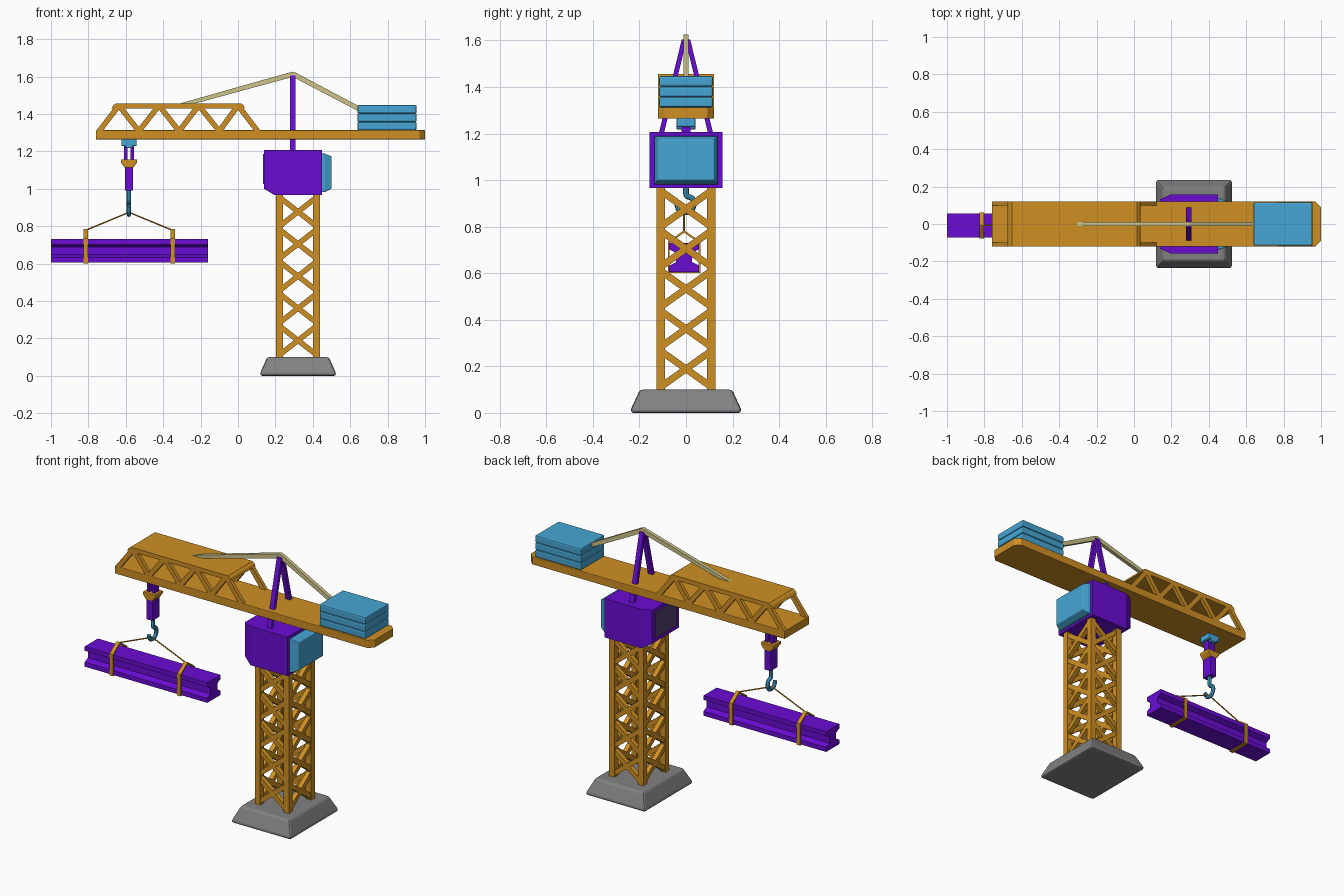
import bpy, bmesh, math

if "Cube" in bpy.data.objects:
    bpy.data.objects.remove(bpy.data.objects["Cube"])


def material(name, r, g, b):
    m = bpy.data.materials.new(name)
    m.diffuse_color = [*(((c / 255 + 0.055) / 1.055) ** 2.4 for c in (r, g, b)), 1]
    m.use_nodes = True
    m.node_tree.nodes["Principled BSDF"].inputs["Base Color"].default_value = m.diffuse_color
    return m


ORANGE = material("orange_paint", 207, 144, 35)
PURPLE = material("purple_paint", 106, 12, 212)
BLUE = material("blue_paint", 70, 166, 212)
GREY = material("grey_concrete", 130, 130, 130)
TAN = material("tan_cable", 205, 196, 138)
GLASS = material("dark_glass", 78, 62, 112)


def finish(bm, name, mat, bevel=0):
    bmesh.ops.recalc_face_normals(bm, faces=bm.faces)
    me = bpy.data.meshes.new(name)
    bm.to_mesh(me)
    bm.free()
    me.materials.append(mat)
    ob = bpy.data.objects.new(name, me)
    bpy.context.collection.objects.link(ob)
    if bevel:
        mod = ob.modifiers.new("bevel", "BEVEL")
        mod.width, mod.segments, mod.limit_method = bevel, 2, 'ANGLE'
    return ob


def prism(bm, pts, axis, a, b):
    """Extrude a 2D profile along an axis: x takes (y,z), y takes (x,z), z takes (x,y)."""
    def at(p, t):
        return {'x': (t, *p), 'y': (p[0], t, p[1]), 'z': (*p, t)}[axis]
    lo = [bm.verts.new(at(p, a)) for p in pts]
    hi = [bm.verts.new(at(p, b)) for p in pts]
    bm.faces.new(lo)
    bm.faces.new(hi)
    for i in range(len(pts)):
        j = (i + 1) % len(pts)
        bm.faces.new((lo[i], lo[j], hi[j], hi[i]))


def box(bm, x0, x1, y0, y1, z0, z1):
    prism(bm, [(x0, y0), (x1, y0), (x1, y1), (x0, y1)], 'z', z0, z1)


def hull(bm, points):
    bmesh.ops.convex_hull(bm, input=[bm.verts.new(p) for p in points])
    bmesh.ops.dissolve_limit(bm, angle_limit=0.01, verts=bm.verts, edges=bm.edges)


def tube(name, mat, pts, radius, kind='POLY'):
    cu = bpy.data.curves.new(name, 'CURVE')
    cu.dimensions, cu.bevel_depth, cu.bevel_resolution, cu.use_fill_caps = '3D', radius, 2, True
    sp = cu.splines.new(kind)
    sp.points.add(len(pts) - 1)
    for p, c in zip(sp.points, pts):
        p.co = (*c, 1)
    if kind == 'NURBS':
        sp.order_u, sp.use_endpoint_u, sp.resolution_u = 3, True, 5
    cu.materials.append(mat)
    ob = bpy.data.objects.new(name, cu)
    bpy.context.collection.objects.link(ob)
    bpy.ops.object.select_all(action='DESELECT')
    ob.select_set(True)
    bpy.context.view_layer.objects.active = ob
    bpy.ops.object.convert(target='MESH')
    bpy.ops.object.shade_smooth_by_angle()


CX = 0.321  # tower centre

# Concrete foot
bm = bmesh.new()
hull(bm, [(CX + sx * w, sy * d, z) for w, d, z in ((0.205, 0.238, 0), (0.2, 0.235, 0.02), (0.165, 0.198, 0.1))
          for sx in (-1, 1) for sy in (-1, 1)])
finish(bm, "base", GREY, 0.012)

# Tower: corner posts and crossed braces on all four sides
bm = bmesh.new()
HX, HY, T = 0.117, 0.127, 0.037
for sx in (-1, 1):
    for sy in (-1, 1):
        xs = sorted((CX + sx * HX, CX + sx * (HX - T)))
        ys = sorted((sy * HY, sy * (HY - T)))
        box(bm, *xs, *ys, 0.09, 0.97)
finish(bm, "tower_posts", ORANGE)

bm = bmesh.new()
STEP, H = 0.172, 0.018
for i in range(5):
    z0, z1 = 0.1 + i * STEP + 0.012, 0.1 + (i + 1) * STEP - 0.006
    for s in (-1, 1):
        for za, zb in ((z0, z1), (z1, z0)):
            for axis, c, half, side, off in (('y', CX, HX, HY, 0), ('x', 0, HY, HX, CX)):
                u = half - T / 2
                pts = [(c - u, za - H), (c + u, zb - H), (c + u, zb + H), (c - u, za + H)]
                prism(bm, pts, axis, off + s * (side - 0.004), off + s * (side - 0.032))
finish(bm, "tower_braces", ORANGE)

# Cab with tapered rear, rear window and bulging front window
bm = bmesh.new()
hull(bm, [(x, s * y, z) for x, y, zl in ((0.139, 0.132, 1.0), (0.195, 0.157, 0.966), (0.45, 0.157, 0.966))
          for s in (-1, 1) for z in (zl, 1.207)])
finish(bm, "cab", PURPLE)
bm = bmesh.new()
box(bm, 0.134, 0.142, -0.105, 0.105, 1.025, 1.185)
finish(bm, "cab_rear_window", GLASS)
bm = bmesh.new()
hull(bm, [(x, s * y, z) for x, y, z0, z1 in ((0.44, 0.137, 0.98, 1.19), (0.465, 0.135, 0.983, 1.187),
                                             (0.5, 0.12, 1.0, 1.173))
          for s in (-1, 1) for z in (z0, z1)])
finish(bm, "cab_front_window", BLUE, 0.004)

# Jib deck with clipped corners at the counterweight end
bm = bmesh.new()
prism(bm, [(-0.76, -0.12), (0.97, -0.12), (1.0, -0.09), (1.0, 0.09), (0.97, 0.12), (-0.76, 0.12)],
      'z', 1.264, 1.313)
finish(bm, "jib_deck", ORANGE, 0.003)

# Jib truss: zigzag side walls and a roof plate
bm = bmesh.new()
low = [-0.742, -0.53, -0.315, -0.10, 0.105]
top = [-0.637, -0.422, -0.21, 0.0]
W = 0.018
for s in (-1, 1):
    for i, xt in enumerate(top):
        for xb in low[i:i + 2]:
            prism(bm, [(xb - W, 1.308), (xb + W, 1.308), (xt + W, 1.445), (xt - W, 1.445)],
                  'y', s * 0.12, s * 0.098)
finish(bm, "jib_truss", ORANGE)
bm = bmesh.new()
prism(bm, [(-0.676, 1.43), (0.036, 1.43), (0.03, 1.446), (0.016, 1.457), (-0.652, 1.457), (-0.666, 1.446)],
      'y', -0.12, 0.12)
finish(bm, "jib_roof", ORANGE)

# A-frame mast
bm = bmesh.new()
for s in (-1, 1):
    prism(bm, [(s * 0.117, 1.2), (s * 0.095, 1.2), (s * -0.003, 1.605), (s * 0.018, 1.605)], 'x', 0.278, 0.308)
finish(bm, "mast", PURPLE)

# Tie bars over the mast
bm = bmesh.new()
prism(bm, [(-0.32, 1.453), (-0.24, 1.453), (0.293, 1.598), (0.70, 1.385), (0.70, 1.413),
           (0.31, 1.62), (0.293, 1.626), (0.276, 1.622)], 'y', -0.011, 0.011)
finish(bm, "tie_bars", TAN)

# Counterweight slabs
for i in range(3):
    bm = bmesh.new()
    z = 1.313 + i * 0.0447
    box(bm, 0.638, 0.955, -0.116, 0.116, z, z + 0.0447)
    finish(bm, f"counterweight_{i + 1}", BLUE, 0.008)

# Trolley, hoist ropes, pulley block and hook
HKX = -0.583
bm = bmesh.new()
box(bm, HKX - 0.041, HKX + 0.041, -0.041, 0.041, 1.228, 1.266)
box(bm, HKX - 0.02, HKX + 0.02, -0.041, 0.041, 1.217, 1.24)
finish(bm, "trolley", BLUE, 0.006)
bm = bmesh.new()
for s in (-1, 1):
    x = HKX + s * 0.017
    box(bm, x - 0.009, x + 0.009, -0.02, 0.02, 1.14, 1.235)
finish(bm, "hoist_ropes", PURPLE)
bm = bmesh.new()
prism(bm, [(HKX + x, z) for x, z in ((-0.043, 1.157), (-0.043, 1.14), (-0.022, 1.112), (0.022, 1.112),
                                     (0.043, 1.14), (0.043, 1.157))], 'y', -0.038, 0.038)
finish(bm, "pulley", ORANGE, 0.004)
bm = bmesh.new()
box(bm, HKX - 0.022, HKX + 0.022, -0.036, 0.036, 0.99, 1.115)
finish(bm, "hook_block", PURPLE, 0.004)
tube("hook", BLUE, [(HKX, y, z) for y, z in ((0, 1.0), (0, 0.96), (0, 0.93), (0.028, 0.925), (0.036, 0.895),
                                             (0.022, 0.864), (-0.012, 0.86), (-0.036, 0.875), (-0.038, 0.9))],
     0.012, 'NURBS')

# Load: I-beam, two straps and the sling
BY = -0.008
bm = bmesh.new()
half = [(0.064, 0.605), (0.064, 0.633), (0.034, 0.648), (0.034, 0.688), (0.064, 0.703), (0.064, 0.73)]
prism(bm, [(BY + y, z) for y, z in half] + [(BY - y, z) for y, z in reversed(half)], 'x', -1.0, -0.16)
finish(bm, "steel_beam", PURPLE)

house = [(-0.07, 0.6), (0.07, 0.6), (0.07, 0.735), (0, 0.785), (-0.07, 0.735)]
inner = [(-0.062, 0.607), (0.062, 0.607), (0.062, 0.731), (0, 0.774), (-0.062, 0.731)]
for k, x in enumerate((-0.814, -0.35)):
    bm = bmesh.new()
    for i in range(5):
        j = (i + 1) % 5
        prism(bm, [(BY + y, z) for y, z in (house[i], house[j], inner[j], inner[i])], 'x', x - 0.012, x + 0.012)
    finish(bm, f"strap_{k + 1}", ORANGE)
tube("sling", ORANGE, [(-0.814, BY, 0.778), (HKX, BY, 0.874), (-0.35, BY, 0.778)], 0.004)
